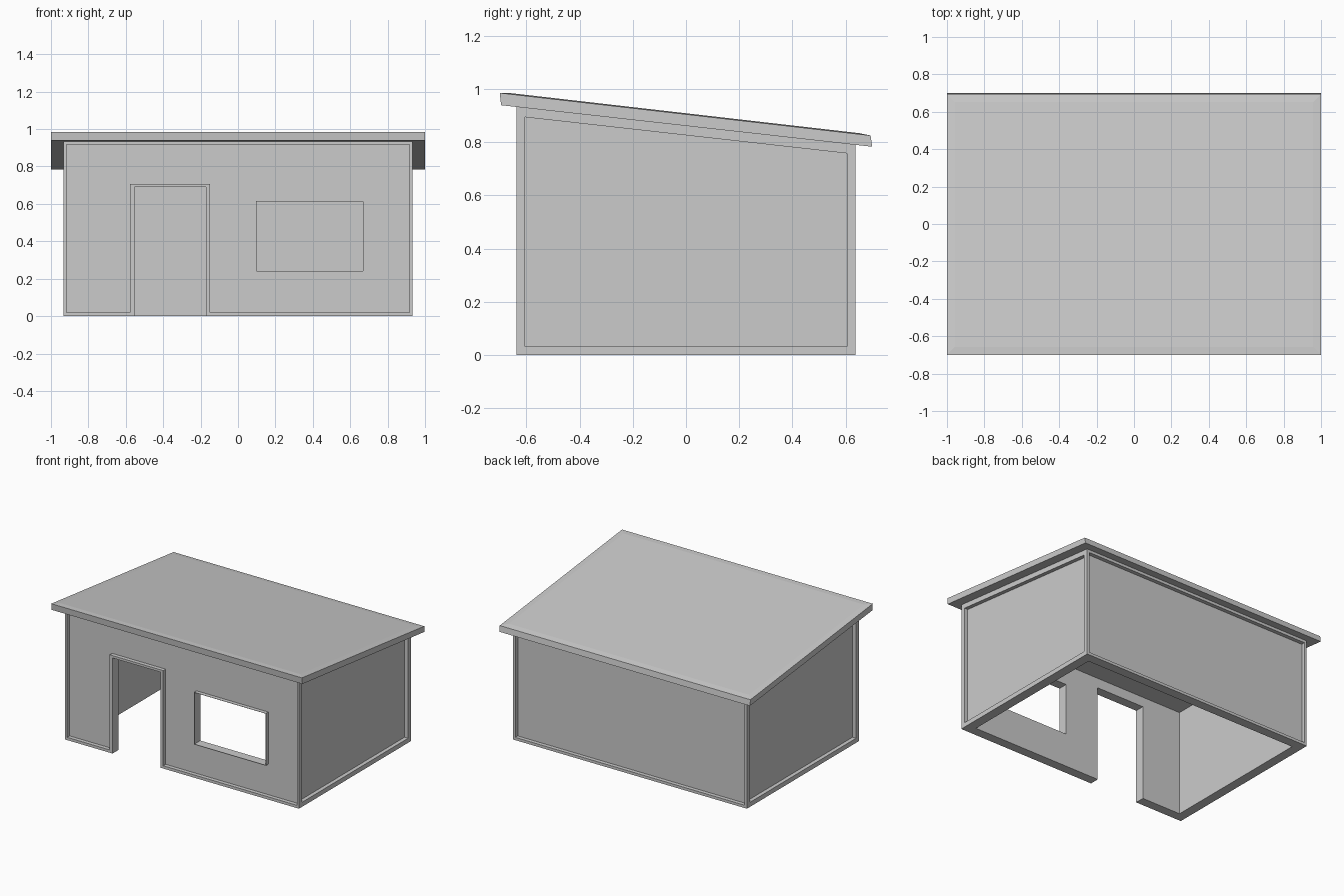
import bpy, bmesh
from mathutils import Vector

if "Cube" in bpy.data.objects:
    bpy.data.objects.remove(bpy.data.objects["Cube"])

HX, HY = 0.933, 0.638     # wall half sizes
WALL, RECESS = 0.068, 0.028
CEILING = 0.76


def under(y):             # height of the sloping roof underside
    return 0.862 - 0.1125 * y


def prism(name, profile, axis, a, b):
    """Extrude a 2D profile along 'x' (profile is y,z) or 'y' (profile is x,z)."""
    bm = bmesh.new()
    put = (lambda p, t: Vector((t, p[0], p[1]))) if axis == 'x' else (lambda p, t: Vector((p[0], t, p[1])))
    face = bm.faces.new([bm.verts.new(put(p, a)) for p in profile])
    ext = bmesh.ops.extrude_face_region(bm, geom=[face])
    moved = [g for g in ext['geom'] if isinstance(g, bmesh.types.BMVert)]
    bmesh.ops.translate(bm, verts=moved, vec=put((0, 0), b - a))
    bmesh.ops.recalc_face_normals(bm, faces=bm.faces)
    mesh = bpy.data.meshes.new(name)
    bm.to_mesh(mesh)
    bm.free()
    obj = bpy.data.objects.new(name, mesh)
    bpy.context.collection.objects.link(obj)
    return obj


def cut(obj, cutter):
    mod = obj.modifiers.new("cut", 'BOOLEAN')
    mod.operation, mod.solver, mod.object = 'DIFFERENCE', 'EXACT', cutter
    bpy.context.view_layer.objects.active = obj
    bpy.ops.object.modifier_apply(modifier=mod.name)
    bpy.data.objects.remove(cutter)


def rect(u0, u1, v0, v1):
    return [(u0, v0), (u1, v0), (u1, v1), (u0, v1)]


def sloped(hy, z0, drop):
    return [(-hy, z0), (hy, z0), (hy, under(hy) + drop), (-hy, under(-hy) + drop)]


# walls: hollow shell with a flat ceiling and no floor
walls = prism("walls", sloped(HY, 0, 0.002), 'x', -HX, HX)
cut(walls, prism("room", rect(-HY + WALL, HY - WALL, -0.2, CEILING), 'x', -HX + WALL, HX - WALL))

# recessed side panels
for s in (-1, 1):
    cut(walls, prism("side_recess", sloped(0.606, 0.033, -0.036), 'x', s * (HX - RECESS), s * (HX + 0.1)))

# recessed back panel
cut(walls, prism("back_recess", rect(-0.915, 0.915, 0.02, 0.77), 'y', HY - RECESS, HY + 0.1))

# recessed front panel, stepping round the door frame
front = [(-0.916, 0.02), (-0.577, 0.02), (-0.577, 0.706), (-0.15, 0.706),
         (-0.15, 0.02), (0.916, 0.02), (0.916, 0.918), (-0.916, 0.918)]
cut(walls, prism("front_recess", front, 'y', -HY - 0.1, -HY + RECESS))

# door and window openings
cut(walls, prism("door_hole", rect(-0.554, -0.17, -0.1, 0.689), 'y', -HY - 0.1, -HY + 0.2))
cut(walls, prism("window_hole", rect(0.098, 0.667, 0.242, 0.614), 'y', -HY - 0.1, -HY + 0.2))

# thin window rim standing out to the wall face
rim = prism("window_rim", rect(0.096, 0.669, 0.24, 0.616), 'y', -HY, -HY + RECESS + 0.002)
cut(rim, prism("rim_hole", rect(0.098, 0.667, 0.242, 0.614), 'y', -HY - 0.1, -HY + 0.2))

# overhanging sloped roof slab with a slightly raised middle
roof = prism("roof", [(-0.695, 0.939), (0.70, 0.783), (0.694, 0.825), (-0.70, 0.985)], 'x', -1, 1)
bm = bmesh.new()
bm.from_mesh(roof.data)
top = [f for f in bm.faces if f.normal.z > 0.9]
bmesh.ops.inset_region(bm, faces=top, thickness=0.06, depth=0.004)
bm.to_mesh(roof.data)
bm.free()
